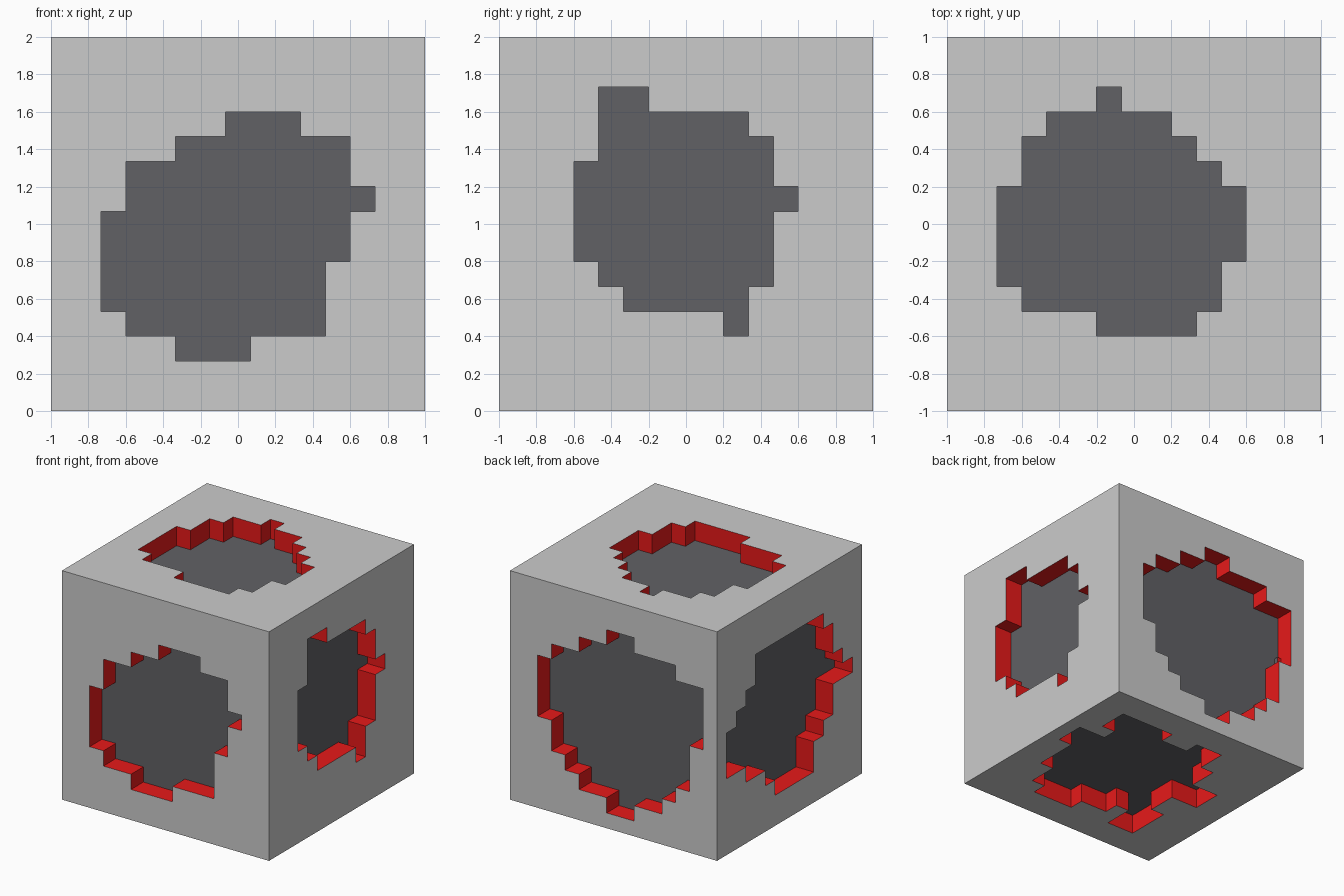
import bpy, bmesh
from mathutils import Vector

if "Cube" in bpy.data.objects:
    bpy.data.objects.remove(bpy.data.objects["Cube"])

N = 15                # cells along each side
CELL = 2 / N
DEPTH = 0.17          # recess depth

# Each face: corner, u axis, v axis, first row, then the recessed cells per row as "start-end" runs
FACES = {
    "front": ((-1, -1, 0), (1, 0, 0), (0, 0, 1), 2,
              "5-8 3-11 2-11 2-11 2-12 2-12 3-13 3-12 5-12 7-10"),
    "right": ((1, -1, 0), (0, 1, 0), (0, 0, 1), 3,
              "9-10 5-10 4-11 3-11 3-11 3-12 3-11 4-11 4-10 4-6"),
    "back": ((1, 1, 0), (-1, 0, 0), (0, 0, 1), 1,
             "7-9 5-11 4-12 3-13 3-13 2-13 2-14 2-14 2-14 3-14 5-12 7-9"),
    "left": ((-1, 1, 0), (0, -1, 0), (0, 0, 1), 2,
             "6-10 5-10 3-11 1-12 1-12 1-14 2-13 3-12 4-12 4-11"),
    "top": ((-1, -1, 2), (1, 0, 0), (0, 1, 0), 3,
            "6-10 3-11 2-11 2-12 2-12 2-12 3-11 3-10 4-9 6-7"),
    "bottom": ((1, 1, 0), (-1, 0, 0), (0, -1, 0), 2,
               "2-6,8-10 2-10 3-11 1-11 1-13 2-13 2-11 2-11 3-12 3-9,10-12 4-7,10-12"),
}
OUTER, FLOOR, WALL = 0, 1, 2


def material(name, colour):
    m = bpy.data.materials.new(name)
    m.diffuse_color = (*colour, 1)
    m.use_nodes = True
    m.node_tree.nodes["Principled BSDF"].inputs["Base Color"].default_value = m.diffuse_color
    return m


def recessed_cells(first, rows):
    cells = set()
    for j, row in enumerate(rows.split(), first):
        for run in row.split(","):
            a, b = map(int, run.split("-"))
            cells.update((i, j) for i in range(a, b))
    return cells


def add_face(bm, corner, u, v, first, rows):
    corner, u, v = Vector(corner), Vector(u), Vector(v)
    inward = u.cross(v)
    if inward.dot(Vector((0, 0, 1)) - corner) < 0:
        inward = -inward
    cells = recessed_cells(first, rows)

    def quad(points, mat):
        verts = [bm.verts.new(corner + (u * i + v * j) * CELL + inward * d)
                 for i, j, d in points]
        bm.faces.new(verts).material_index = mat

    for i in range(N):
        for j in range(N):
            sunk = (i, j) in cells
            d = DEPTH if sunk else 0
            # outer skin or recess floor
            quad([(i, j, d), (i + 1, j, d), (i + 1, j + 1, d), (i, j + 1, d)],
                 FLOOR if sunk else OUTER)
            # recess walls where neighbouring cells differ
            for (ni, nj), (p, q) in (((i + 1, j), ((i + 1, j), (i + 1, j + 1))),
                                     ((i, j + 1), ((i, j + 1), (i + 1, j + 1)))):
                if sunk != ((ni, nj) in cells):
                    quad([(*p, 0), (*q, 0), (*q, DEPTH), (*p, DEPTH)], WALL)


# Cube with a stepped recess in every side
bm = bmesh.new()
for spec in FACES.values():
    add_face(bm, *spec)
bmesh.ops.remove_doubles(bm, verts=bm.verts[:], dist=1e-4)
bmesh.ops.recalc_face_normals(bm, faces=bm.faces[:])
mesh = bpy.data.meshes.new("recessed_cube")
bm.to_mesh(mesh)
bm.free()
for m in (material("outer_grey", (0.8, 0.8, 0.8)),
          material("floor_dark", (0.12, 0.12, 0.13)),
          material("wall_red", (0.8, 0.01, 0.01))):
    mesh.materials.append(m)
cube = bpy.data.objects.new("recessed_cube", mesh)
bpy.context.collection.objects.link(cube)
